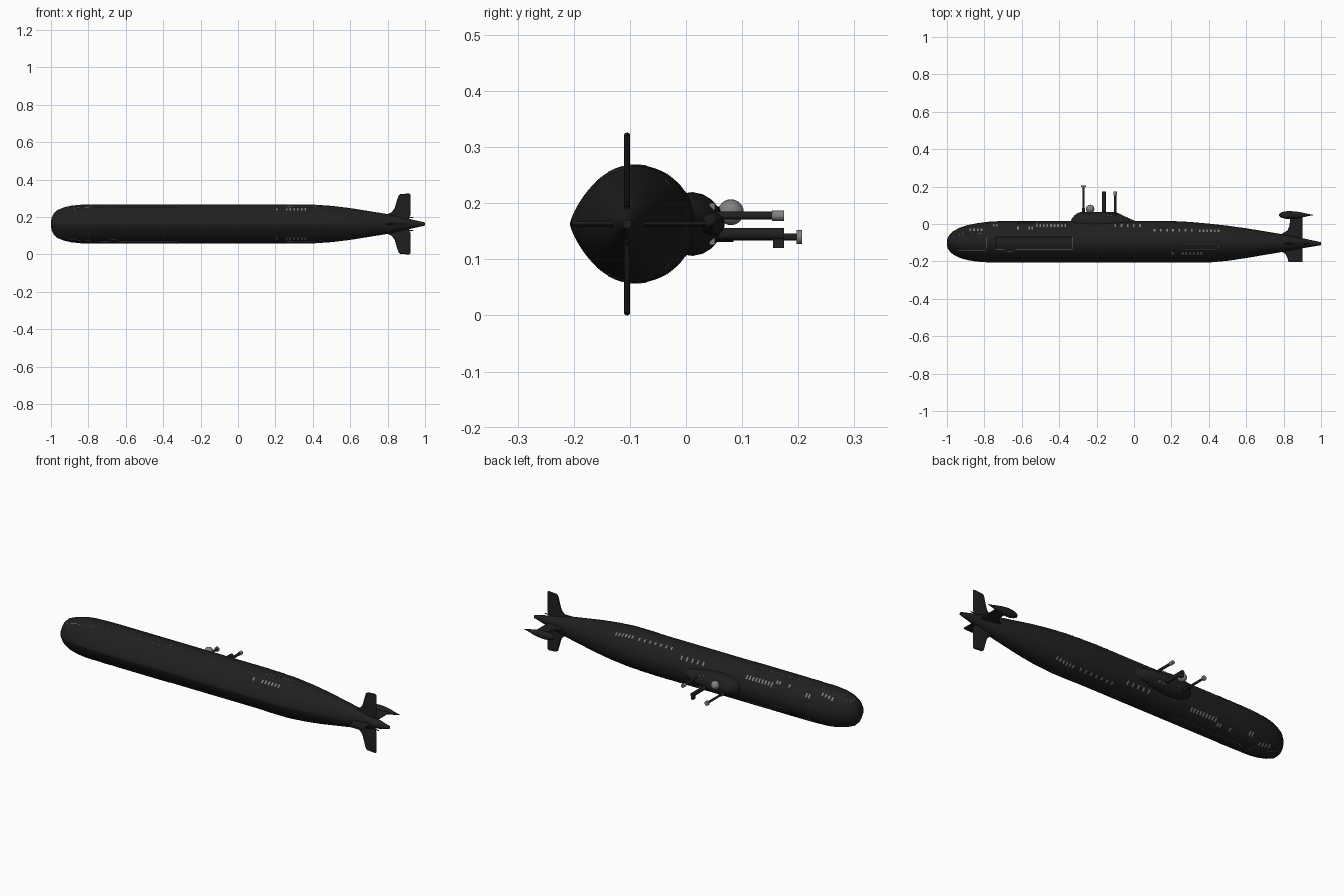
import bpy, bmesh, math
from mathutils import Vector

if "Cube" in bpy.data.objects:
    bpy.data.objects.remove(bpy.data.objects["Cube"])

ZC = 0.163  # height of the hull axis; the vessel lies on its side, its deck towards +y


def mat(name, v):
    m = bpy.data.materials.new(name)
    m.diffuse_color = (v, v, v, 1)
    m.use_nodes = True
    m.node_tree.nodes["Principled BSDF"].inputs["Base Color"].default_value = m.diffuse_color
    return m


DARK, MARK, GREY = mat("dark_hull", 0.014), mat("marking", 0.2), mat("light_grey", 0.22)


def finish(name, bm, m, angle=40):
    bmesh.ops.recalc_face_normals(bm, faces=bm.faces)
    me = bpy.data.meshes.new(name)
    bm.to_mesh(me)
    bm.free()
    ob = bpy.data.objects.new(name, me)
    bpy.context.collection.objects.link(ob)
    me.materials.append(m)
    bpy.ops.object.select_all(action='DESELECT')
    bpy.context.view_layer.objects.active = ob
    ob.select_set(True)
    bpy.ops.object.shade_smooth_by_angle(angle=math.radians(angle))
    return ob


def loft(name, rings, m, angle=40):
    bm = bmesh.new()
    vs = [[bm.verts.new(p) for p in r] for r in rings]
    n = len(vs[0])
    for a, b in zip(vs, vs[1:]):
        for i in range(n):
            bm.faces.new((a[i], a[(i + 1) % n], b[(i + 1) % n], b[i]))
    bm.faces.new(vs[0])
    bm.faces.new(vs[-1])
    return finish(name, bm, m, angle)


# Hull stations: x, bottom y, top y, half width
ST = [(-1, -.115, -.09, .012), (-.996, -.13, -.073, .035), (-.985, -.147, -.055, .057),
      (-.965, -.165, -.037, .075), (-.93, -.182, -.019, .089), (-.89, -.193, -.006, .098),
      (-.84, -.201, .004, .103), (-.77, -.206, .013, .105), (-.7, -.207, .016, .105),
      (.2, -.207, .016, .105), (.3, -.207, .011, .105), (.4, -.206, .002, .104),
      (.5, -.197, -.009, .097), (.6, -.182, -.023, .085), (.7, -.165, -.039, .069),
      (.8, -.148, -.056, .053), (.9, -.13, -.076, .031), (1, -.113, -.097, .008)]


def station(x):
    for p, q in zip(ST, ST[1:]):
        if x <= q[0]:
            t = (x - p[0]) / (q[0] - p[0])
            lo, hi, w = (p[i] + (q[i] - p[i]) * t for i in (1, 2, 3))
            break
    f = min(1, max(0, (x - .4) / .4))
    yc = lo + (hi - lo) * (.525 - .025 * f)
    return yc, hi - yc, yc - lo, w, 1.55 - .5 * f   # the keel is drawn to a soft edge


def hull_point(x, c, s, k=1.0):
    yc, a, b, w, p = station(x)
    z = w * abs(s) ** (p if c < 0 else 1) * (1 if s > 0 else -1)
    return Vector((x, yc + k * c * (a if c > 0 else b), ZC + k * z))


def on_hull(x, y, side, k=1.008):
    yc, a, b, w, p = station(x)
    c = max(-1, min(1, (y - yc) / (a if y > yc else b)))
    return hull_point(x, c, side * math.sqrt(1 - c * c), k)


N = 56
loft("hull", [[hull_point(s[0], math.cos(2 * math.pi * i / N), math.sin(2 * math.pi * i / N))
               for i in range(N)] for s in ST], DARK)

# Sail: teardrop plans, y, front x, rear x, half width
SAIL = [(-.03, -.34, .02, .052), (.012, -.34, .015, .058), (.03, -.332, -.025, .054),
        (.046, -.318, -.06, .044), (.058, -.302, -.085, .03), (.064, -.285, -.105, .015)]


def teardrop(x0, x1, hw, n=40):
    out = []
    for i in range(n):
        a = 2 * math.pi * i / n
        u = (1 - math.cos(a)) / 2
        out.append((x0 + (x1 - x0) * u ** 1.25, hw * math.sin(a) * (1 if u < .4 else 1 - .35 * (u - .4))))
    return out


loft("sail", [[(x, y, ZC + z) for x, z in teardrop(x0, x1, hw)] for y, x0, x1, hw in SAIL], DARK)


# Tail fins: outline of (x, distance from axis) with a thin tapered edge
def fin(name, outline, turn, t=.0055):
    cx = sum(p[0] for p in outline) / len(outline)
    rings = []
    for off, k in ((-t, .82), (-t * .6, .95), (0, 1), (t * .6, .95), (t, .82)):
        ring = []
        for x, r in outline:
            x = cx + (x - cx) * k
            r = r if r < .1 else r - (1 - k) * .02
            y, z = {"up": (r, off), "down": (-r, off), "left": (off, r), "right": (off, -r)}[turn]
            ring.append((x, -.105 + y, ZC + z))
        rings.append(ring)
    loft(name, rings, DARK, 25)


SIDE = [(.77, .03), (.79, .048), (.82, .062), (.837, .082), (.848, .12), (.858, .152),
        (.868, .16), (.915, .163), (.922, .158), (.923, .05), (.91, .02)]
fin("stern_plane_left", SIDE, "left")
fin("stern_plane_right", SIDE, "right")
fin("upper_rudder", [(.77, .03), (.79, .052), (.82, .07), (.832, .095), (.834, .14), (.825, .15),
                     (.905, .15), (.9, .13), (.9, .03)], "up")
fin("lower_rudder", [(.77, .03), (.79, .044), (.81, .055), (.82, .075), (.826, .098), (.9, .098), (.9, .02)], "down")


# Round parts turned about an axis
def turned(name, origin, axis, prof, m, n=20, angle=40):
    rings = []
    for h, r in prof:
        ring = []
        for i in range(n):
            c, s = r * math.cos(2 * math.pi * i / n), r * math.sin(2 * math.pi * i / n)
            d = (h, c, s) if axis == 'x' else (c, h, s)
            ring.append(Vector(origin) + Vector(d))
        rings.append(ring)
    return loft(name, rings, m, angle)


turned("rudder_pod", (0, .048, ZC), 'x', [(.775, .002), (.779, .009), (.79, .015), (.81, .02), (.835, .021),
       (.865, .019), (.9, .013), (.93, .006), (.957, .001)], DARK)
turned("tail_cap", (0, -.105, ZC), 'x', [(.99, .0085), (1, .0075)], GREY)
for s in (-1, 1):
    turned("stern_pin", (0, -.105, ZC + s * .034), 'x', [(.91, .004), (.937, .002)], DARK, 10)

# Dome and masts on the sail
turned("sail_dome", (-.235, .08, .184), 'y',
       [(.023 * math.sin(math.radians(a)), max(.001, .023 * math.cos(math.radians(a)))) for a in range(-90, 91, 15)], GREY)
turned("dome_base", (-.235, .03, .18), 'y', [(0, .016), (.035, .014)], DARK)
for name, x, z, r, top, hr, h0, m in (("tall_mast", -.27, .14, .006, .2, .0125, .197, GREY),
                                      ("rear_mast", -.1, .178, .007, .16, .0095, .153, GREY),
                                      ("middle_mast", -.16, .145, .011, .17, .011, .155, DARK)):
    turned(name, (x, 0, z), 'y', [(.03, r), (top, r)], DARK, 16)
    turned(name + "_head", (x, 0, z), 'y', [(h0, hr), (.207 if top == .2 else .175, hr)], m, 16)
turned("tall_mast_sleeve", (-.27, 0, .14), 'y', [(.03, .009), (.085, .009)], DARK, 16)
bm = bmesh.new()
bmesh.ops.create_cube(bm, size=1)
for v in bm.verts:
    v.co = Vector((-.16 + v.co.x * .014, .165 + v.co.y * .02, .132 + v.co.z * .024))
finish("middle_mast_hook", bm, DARK)

# Vent slots: start x, step, count, centre y, on both sides
SLOTS = [(-.875, .02, 4, -.032), (-.75, .017, 2, -.008), (-.62, .02, 1, -.022), (-.56, .016, 2, -.022),
         (-.52, .019, 9, -.009), (-.1, .033, 5, -.009), (.11, .033, 7, -.033), (.352, .02, 6, -.036),
         (.207, .02, 1, -.157), (.26, .02, 6, -.157)]
bm = bmesh.new()
for x0, step, n, y in SLOTS:
    for i in range(n):
        x = x0 + i * step
        for side in (-1, 1):
            rows = [[bm.verts.new(on_hull(x + dx, y + dy, side)) for dx in (-.0045, .0045)]
                    for dy in (-.007, -.0025, .0025, .007)]
            for a, b in zip(rows, rows[1:]):
                bm.faces.new((a[0], a[1], b[1], b[0]))
finish("vent_slots", bm, MARK)


# Panel seams: thin closed lines that follow the hull
def seam(name, pts):
    for side in (-1, 1):
        path = []
        for p, q in zip(pts, pts[1:] + pts[:1]):
            n = max(2, int(math.dist(p, q) / .012))
            path += [on_hull(p[0] + (q[0] - p[0]) * i / n, p[1] + (q[1] - p[1]) * i / n, side, 1.0) for i in range(n)]
        cu = bpy.data.curves.new(name, 'CURVE')
        cu.dimensions = '3D'
        cu.bevel_depth = .0013
        cu.bevel_resolution = 0
        sp = cu.splines.new('POLY')
        sp.points.add(len(path) - 1)
        for pt, v in zip(sp.points, path):
            pt.co = (*v, 1)
        sp.use_cyclic_u = True
        cu.materials.append(MARK)
        bpy.context.collection.objects.link(bpy.data.objects.new(name, cu))


seam("bow_seam", [(-.965, -.07), (-.95, -.057), (-.91, -.052), (-.82, -.05), (-.795, -.056), (-.79, -.07),
                  (-.79, -.14), (-.94, -.14), (-.965, -.125)])
seam("flank_seam", [(-.74, -.07), (-.33, -.07), (-.33, -.135), (-.64, -.135), (-.65, -.148),
                    (-.68, -.148), (-.69, -.135), (-.74, -.135)])
seam("stern_seam", [(.26, -.112), (.45, -.112), (.45, -.138), (.26, -.138)])
seam("deck_hatch_seam", [(-.62, -.001), (-.52, -.001), (-.52, .009), (-.62, .009)])

# Small windows near the top of the sail
for x in (-.19, -.155, -.14, -.12):
    for s in (-1, 1):
        bm = bmesh.new()
        bmesh.ops.create_cube(bm, size=1)
        for v in bm.verts:
            v.co = Vector((x + v.co.x * .01, .047 + v.co.y * .01, ZC + s * (.031 + v.co.z * .012)))
        finish("sail_window", bm, MARK)
